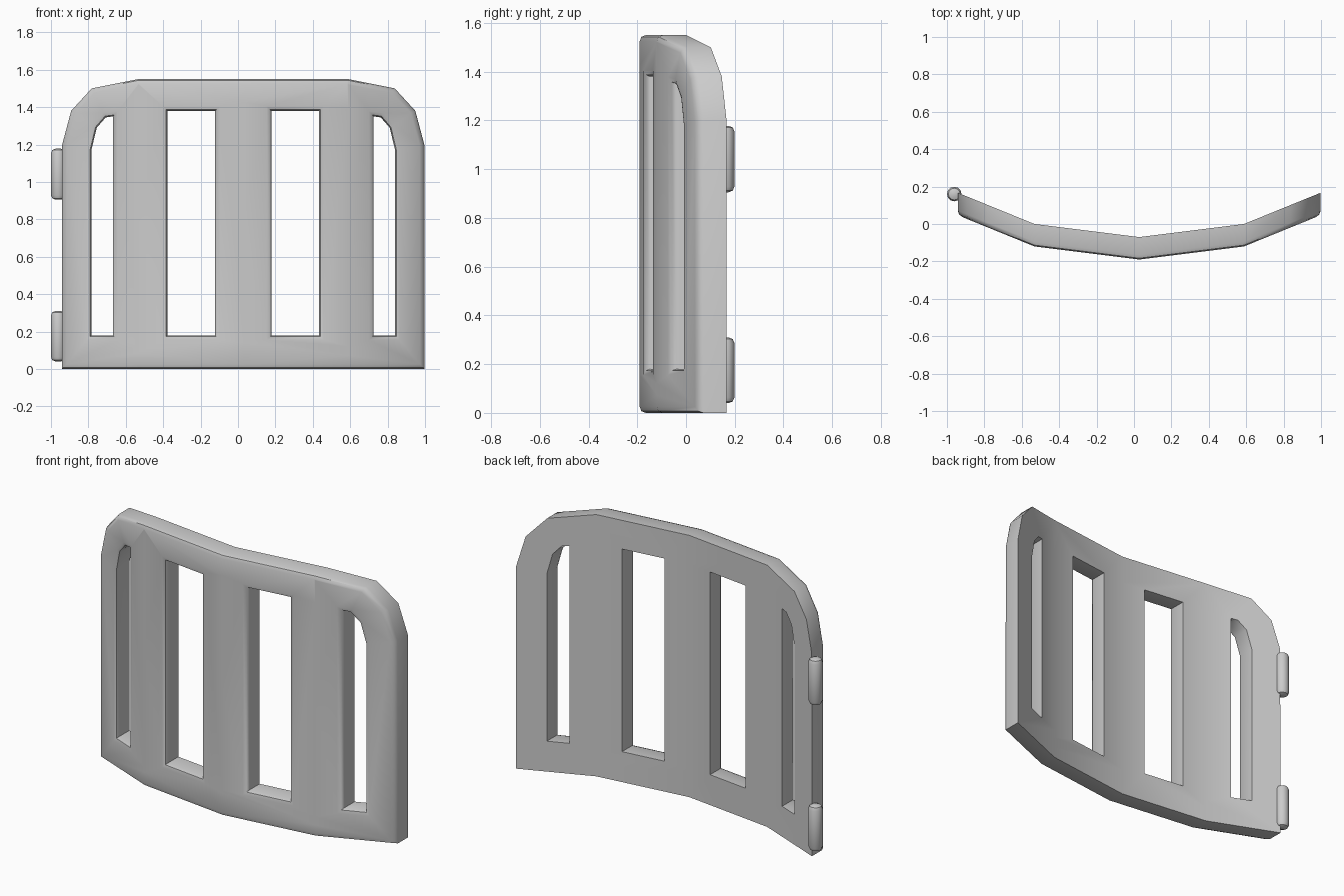
import bpy, bmesh
from mathutils import Vector

if "Cube" in bpy.data.objects:
    bpy.data.objects.remove(bpy.data.objects["Cube"])

CX = 0.028                     # the panel's own mirror line
BENDS = [(-0.97, 0.167), (-0.56, 0.0), (0.0, -0.07), (0.56, 0.0), (0.97, 0.167)]
THICK = 0.12


def bend_y(x):
    x -= CX
    i = 0
    while i < 3 and x > BENDS[i + 1][0]:
        i += 1
    (x0, y0), (x1, y1) = BENDS[i], BENDS[i + 1]
    return y0 + (y1 - y0) * (x - x0) / (x1 - x0)


def finish(bm, name, angle):
    bmesh.ops.recalc_face_normals(bm, faces=bm.faces)
    me = bpy.data.meshes.new(name)
    bm.to_mesh(me)
    bm.free()
    ob = bpy.data.objects.new(name, me)
    bpy.context.collection.objects.link(ob)
    bpy.ops.object.select_all(action='DESELECT')
    ob.select_set(True)
    bpy.context.view_layer.objects.active = ob
    bpy.ops.object.shade_smooth_by_angle(angle=angle)
    return ob


# Panel outline and slots, measured from the mirror line
half = [(0.97, 0), (0.968, 1.2), (0.92, 1.38), (0.81, 1.5), (0.56, 1.55)]
outline = half + [(-x, z) for x, z in reversed(half)]
inner_slot = [(0.15, 0.18), (0.405, 0.18), (0.405, 1.38), (0.15, 1.38)]
outer_slot = [(0.697, 0.18), (0.812, 0.18), (0.812, 1.17), (0.783, 1.29),
              (0.735, 1.345), (0.697, 1.35)]
loops = [outline]
for slot in (inner_slot, outer_slot):
    loops += [slot, [(-x, z) for x, z in slot]]

bm = bmesh.new()
edges = []
for loop in loops:
    vs = [bm.verts.new((x + CX, 0, z)) for x, z in loop]
    edges += [bm.edges.new((vs[i - 1], vs[i])) for i in range(len(vs))]
bmesh.ops.triangle_fill(bm, use_beauty=True, edges=edges, normal=(0, -1, 0))

# Give it thickness, then round the front rims with two insets
ext = bmesh.ops.extrude_face_region(bm, geom=bm.faces[:], use_keep_orig=True)
front = [f for f in ext['geom'] if isinstance(f, bmesh.types.BMFace)]
for v in {v for f in front for v in f.verts}:
    v.co.y = -THICK + 0.025
bmesh.ops.recalc_face_normals(bm, faces=bm.faces)
for inset, y in ((0.007, -THICK + 0.007), (0.018, -THICK)):
    bmesh.ops.inset_region(bm, faces=front, thickness=inset, use_even_offset=True,
                           use_boundary=True)
    for v in {v for f in front for v in f.verts}:
        v.co.y = y

# Fold the panel along its vertical bend lines
for x, _ in BENDS[1:-1]:
    bmesh.ops.bisect_plane(bm, geom=bm.verts[:] + bm.edges[:] + bm.faces[:],
                           dist=1e-5, plane_co=(x + CX, 0, 0), plane_no=(1, 0, 0))
for v in bm.verts:
    v.co.y += bend_y(v.co.x)
finish(bm, "gate_panel", 0.75)

# Hinge barrels on the left edge
for name, z0, z1 in (("lower_hinge", 0.04, 0.31), ("upper_hinge", 0.905, 1.178)):
    bm = bmesh.new()
    bmesh.ops.create_cone(bm, cap_ends=True, segments=12, radius1=0.039,
                          radius2=0.039, depth=z1 - z0)
    caps = [e for e in bm.edges if abs(e.verts[0].co.z - e.verts[1].co.z) < 1e-4]
    bmesh.ops.bevel(bm, geom=caps, offset=0.024, segments=2, profile=0.5,
                    affect='EDGES')
    bmesh.ops.translate(bm, verts=bm.verts, vec=Vector((-0.961, 0.16, (z0 + z1) / 2)))
    finish(bm, name, 0.75)
